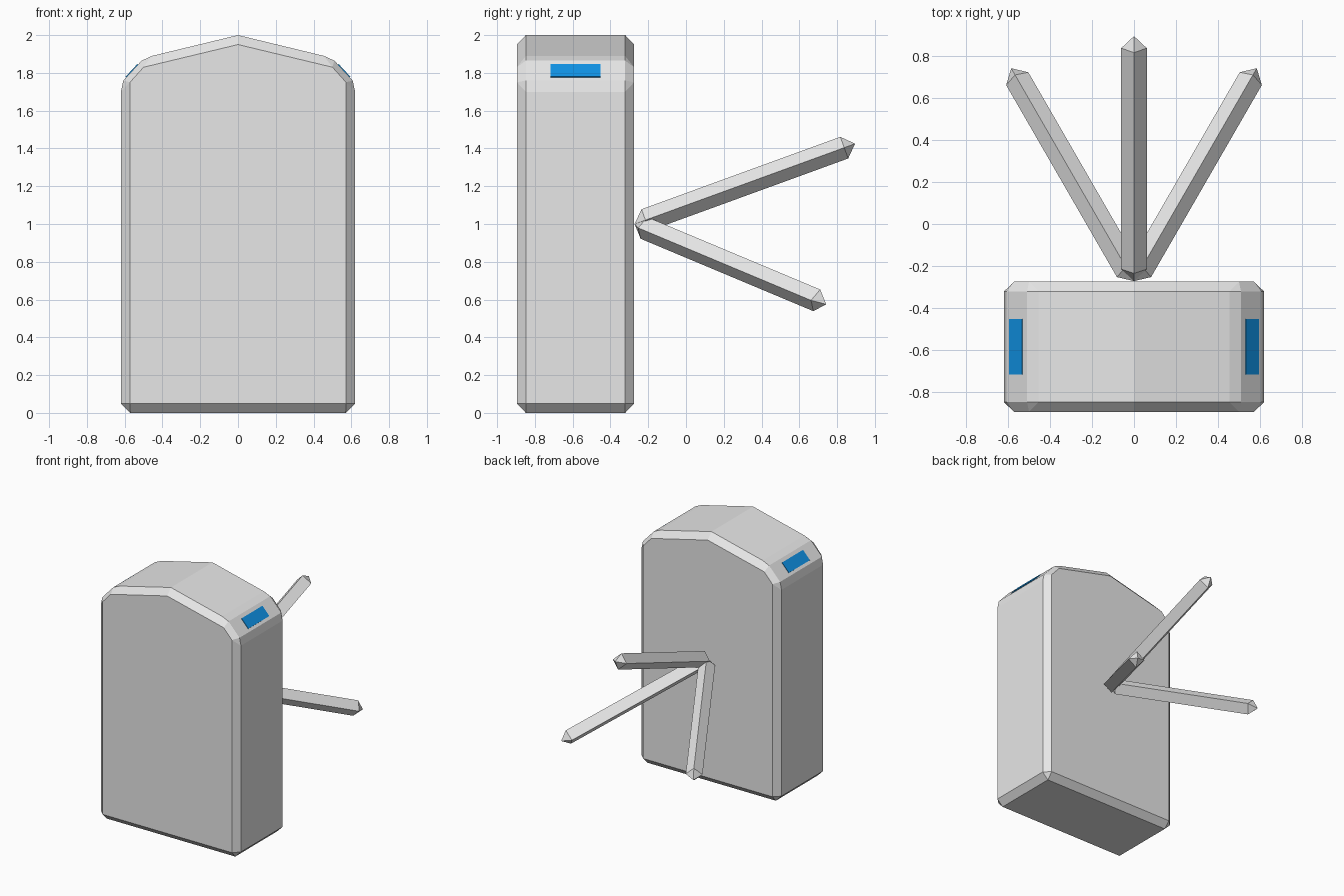
import bpy, bmesh, math
from mathutils import Vector

if "Cube" in bpy.data.objects:
    bpy.data.objects.remove(bpy.data.objects["Cube"], do_unlink=True)


def material(name, rgb):
    m = bpy.data.materials.new(name)
    m.use_nodes = True
    m.diffuse_color = (*rgb, 1)
    m.node_tree.nodes["Principled BSDF"].inputs["Base Color"].default_value = (*rgb, 1)
    return m


GREY = material("light grey", (0.8, 0.8, 0.8))
BLUE = material("bright blue", (0.005, 0.29, 0.79))


def add_object(name, bm, mat):
    bmesh.ops.remove_doubles(bm, verts=bm.verts, dist=0.0005)
    bmesh.ops.recalc_face_normals(bm, faces=bm.faces)
    me = bpy.data.meshes.new(name)
    bm.to_mesh(me)
    bm.free()
    me.materials.append(mat)
    ob = bpy.data.objects.new(name, me)
    bpy.context.collection.objects.link(ob)
    return ob


def bridge(bm, a, b):
    n = len(a)
    for i in range(n):
        j = (i + 1) % n
        bm.faces.new((a[i], a[j], b[j], b[i]))


def mirrored(half):
    # Right half from bottom to peak, then back down the other side
    return half + [(-x, z) for x, z in reversed(half[:-1])]


# Body: gabled slab with chamfered front and back rims
outer = mirrored([(0.57, 0), (0.62, 0.05), (0.62, 1.70), (0.607, 1.76),
                  (0.51, 1.865), (0.455, 1.89), (0, 2.0)])
inner = mirrored([(0.572, 0.05), (0.572, 0.05), (0.572, 1.75), (0.572, 1.75),
                  (0.5, 1.83), (0.5, 1.83), (0, 1.95)])
bm = bmesh.new()
rings = [[bm.verts.new((x, y, z)) for x, z in prof]
         for y, prof in ((-0.895, inner), (-0.848, outer), (-0.322, outer), (-0.275, inner))]
for a, b in zip(rings, rings[1:]):
    bridge(bm, a, b)
bm.faces.new(rings[0])
bm.faces.new(rings[-1])
add_object("body", bm, GREY)

# Blue marker plates on both sloped shoulders
for side, label in ((1, "left"), (-1, "right")):
    bm = bmesh.new()
    bmesh.ops.create_cube(bm, size=1)
    bmesh.ops.scale(bm, vec=(0.09, 0.264, 0.006), verts=bm.verts)
    plate = add_object(label + "_shoulder_marker", bm, BLUE)
    plate.location = (side * 0.562, -0.585, 1.811)
    plate.rotation_euler.y = side * math.atan2(0.105, 0.097)


# Struts: square bars set on edge, pointed at both ends, fanning from the back
def strut(name, tip, start=Vector((0, -0.272, 1.0)), r=0.061):
    d = (Vector(tip) - start).normalized()
    across = d.cross(Vector((0, 0, 1))).normalized()
    up = across.cross(d)
    bm = bmesh.new()
    ends = [bm.verts.new(start), bm.verts.new(tip)]
    loops = [[bm.verts.new(c + o * r) for o in (across, up, -across, -up)]
             for c in (start + d * r, Vector(tip) - d * r)]
    bridge(bm, *loops)
    for apex, loop in zip(ends, loops):
        for i in range(4):
            bm.faces.new((apex, loop[i], loop[(i + 1) % 4]))
    add_object(name, bm, GREY)


strut("upper_strut", (0, 0.895, 1.425))
strut("lower_left_strut", (0.585, 0.742, 0.575))
strut("lower_right_strut", (-0.585, 0.742, 0.575))
